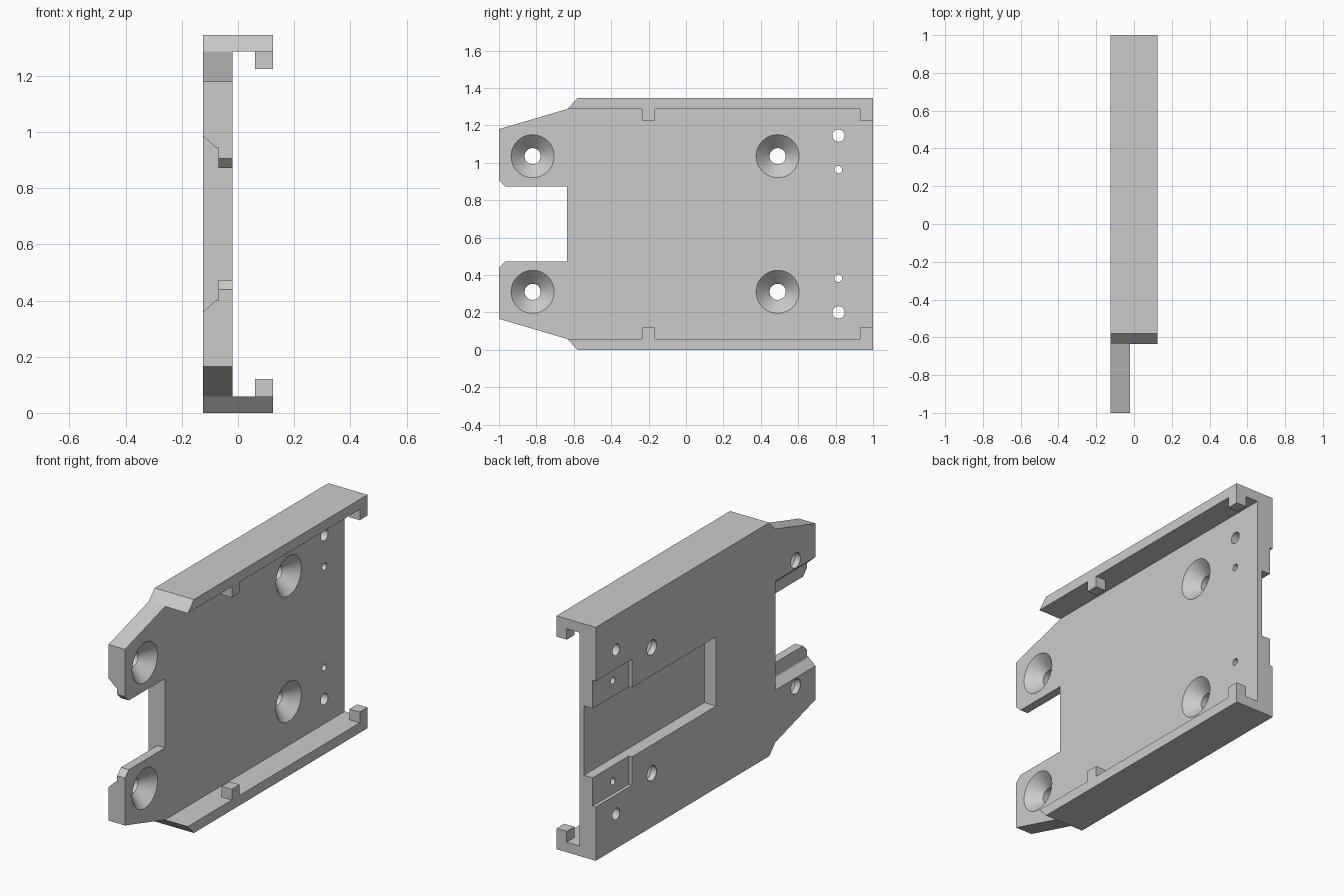
import bpy, bmesh, math

if "Cube" in bpy.data.objects:
    bpy.data.objects.remove(bpy.data.objects["Cube"])

HEIGHT = 1.345
BACK, FACE, LIP = -0.125, -0.02, 0.125


def mirror_z(points):
    """Close a lower half outline with its reflection about mid height."""
    return points + [(y, HEIGHT - z) for y, z in reversed(points)]


def prism(name, outline, x0, x1):
    """Extrude a (y, z) outline from x0 to x1."""
    bm = bmesh.new()
    face = bm.faces.new([bm.verts.new((x0, y, z)) for y, z in outline])
    moved = bmesh.ops.extrude_face_region(bm, geom=[face])["geom"]
    verts = [v for v in moved if isinstance(v, bmesh.types.BMVert)]
    bmesh.ops.translate(bm, verts=verts, vec=(x1 - x0, 0, 0))
    return finish(name, bm)


def box(name, x, y, z):
    outline = [(y[0], z[0]), (y[1], z[0]), (y[1], z[1]), (y[0], z[1])]
    return prism(name, outline, *x)


def lathe(name, y, z, profile, sides=48):
    """Turn a closed solid from (x, radius) rings about an x axis."""
    bm = bmesh.new()
    rings = []
    for x, r in profile:
        angles = [2 * math.pi * i / sides for i in range(sides)]
        rings.append([bm.verts.new((x, y + r * math.cos(a), z + r * math.sin(a)))
                      for a in angles])
    for a, b in zip(rings, rings[1:]):
        for i in range(sides):
            j = (i + 1) % sides
            bm.faces.new((a[i], a[j], b[j], b[i]))
    bm.faces.new(rings[0])
    bm.faces.new(rings[-1])
    return finish(name, bm)


def finish(name, bm):
    bmesh.ops.recalc_face_normals(bm, faces=bm.faces)
    mesh = bpy.data.meshes.new(name)
    bm.to_mesh(mesh)
    bm.free()
    obj = bpy.data.objects.new(name, mesh)
    bpy.context.scene.collection.objects.link(obj)
    return obj


def cut(target, cutter):
    cutter.hide_render = True
    mod = target.modifiers.new("cut", "BOOLEAN")
    mod.operation = "DIFFERENCE"
    mod.solver = "EXACT"
    mod.object = cutter
    bpy.ops.object.modifier_apply(modifier=mod.name)
    bpy.data.objects.remove(cutter)


# Full silhouette block
plate = prism("mounting_plate", mirror_z(
    [(-1, 0.165), (-0.635, 0.058), (-0.58, 0), (1, 0)][::1]), BACK, LIP)
bpy.context.view_layer.objects.active = plate
plate.select_set(True)

# Channel between the side rails, leaving small hooks on the rail lips
cut(plate, box("channel", (FACE, 0.06), (-1.1, 1.1), (0.058, HEIGHT - 0.058)))
cut(plate, prism("lip_opening", mirror_z(
    [(-1.1, 0.058), (-0.235, 0.058), (-0.235, 0.12), (-0.165, 0.12),
     (-0.165, 0.058), (0.93, 0.058), (0.93, 0.12), (1.1, 0.12)]), 0.05, 0.2))

# Front slot with flared mouth
cut(plate, prism("slot", mirror_z(
    [(-1.1, 0.34), (-0.965, 0.473), (-0.635, 0.473)]), -0.2, 0.05))

# Wider stepped and bevelled slot on the back
bm = bmesh.new()
section = [(-0.2, 0.29), (-0.08, 0.4), (-0.07, 0.4)]
section += [(x, HEIGHT - z) for x, z in reversed(section)]
end = bm.faces.new([bm.verts.new((x, -1.1, z)) for x, z in section])
moved = bmesh.ops.extrude_face_region(bm, geom=[end])["geom"]
bmesh.ops.translate(bm, verts=[v for v in moved if isinstance(v, bmesh.types.BMVert)],
                    vec=(0, 1.1 - 0.635, 0))
cut(plate, finish("slot_step", bm))

# Back recess and shallow pockets beside it
cut(plate, box("pocket", (-0.2, -0.105), (0.67, 1.1), (0.31, HEIGHT - 0.31)))
cut(plate, box("recess", (-0.2, -0.05), (-0.096, 1.1), (0.473, HEIGHT - 0.473)))

# Countersunk and plain holes, in pairs about mid height
for flip in (False, True):
    def level(z):
        return HEIGHT - z if flip else z
    for y in (-0.82, 0.49):
        cut(plate, lathe("countersink", y, level(0.31),
                         [(-0.2, 0.043), (-0.092, 0.043), (FACE, 0.115), (0.01, 0.145)]))
    for z, r in ((0.2, 0.033), (0.382, 0.02)):
        cut(plate, lathe("pin_hole", 0.815, level(z), [(-0.2, r), (0.02, r)], 32))

# Plain grey finish
grey = bpy.data.materials.new("plain_grey")
grey.use_nodes = True
colour = (0.6, 0.6, 0.6, 1)
grey.diffuse_color = colour
grey.node_tree.nodes["Principled BSDF"].inputs["Base Color"].default_value = colour
plate.data.materials.clear()
plate.data.materials.append(grey)
for poly in plate.data.polygons:
    poly.material_index = 0
bpy.ops.object.shade_smooth_by_angle(angle=math.radians(30))
